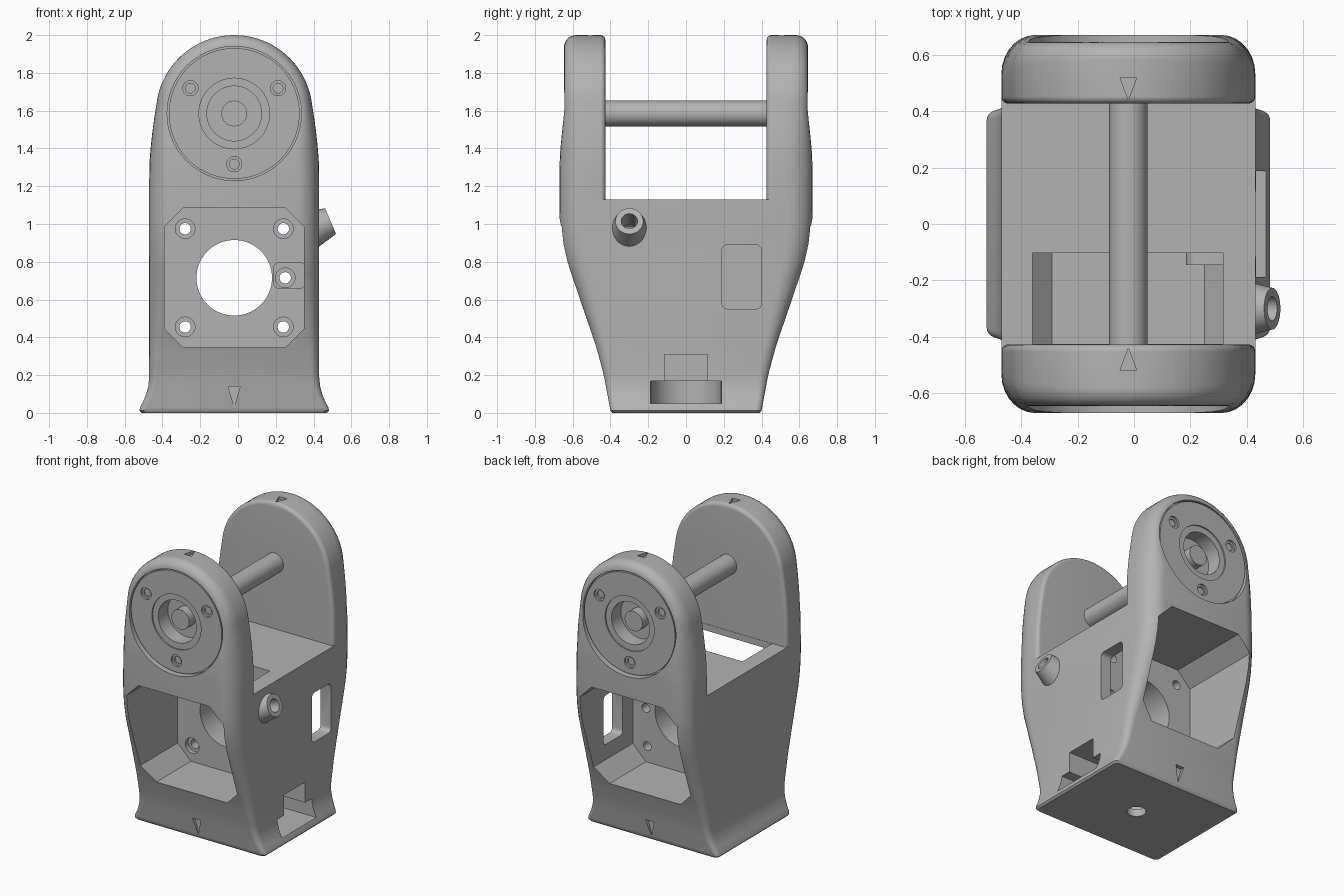
import bpy, bmesh, math
from mathutils import Vector

if "Cube" in bpy.data.objects:
    bpy.data.objects.remove(bpy.data.objects["Cube"])

CX = -0.02            # centre line of the housing
AXLE, ARCH = 1.585, 0.415
DECK, GAP = 1.13, 0.427

grey = bpy.data.materials.new("plain grey")
grey.use_nodes = True
grey.diffuse_color = (0.45, 0.45, 0.45, 1)
grey.node_tree.nodes["Principled BSDF"].inputs["Base Color"].default_value = grey.diffuse_color

# Half width, half depth and corner rounding by height
WIDTH = [(0, .49), (.012, .502), (.03, .498), (.06, .482), (.1, .466), (.14, .455), (.19, .45),
         (1.25, .45), (1.35, .447), (1.45, .438), (1.55, .425), (1.645, .41)]
DEPTH = [(0, .39), (.012, .4), (.2, .435), (.35, .475), (.54, .54), (.8, .632), (.9, .658),
         (1, .668), (1.1, .67), (1.3, .67), (1.4, .665), (1.6, .645), (2, .645)]
ROUND_X = [(0, .03), (.3, .05), (.9, .12), (1.35, .12), (1.6, .065), (2, .055)]
ROUND_Y = [(0, .03), (.3, .06), (.9, .13), (1.35, .15), (1.7, .09), (2, .065)]


def key(table, z):
    for (z0, a), (z1, b) in zip(table, table[1:]):
        if z <= z1:
            return a + (b - a) * (z - z0) / (z1 - z0)
    return table[-1][1]


def finish(name, bm):
    bmesh.ops.recalc_face_normals(bm, faces=bm.faces)
    mesh = bpy.data.meshes.new(name)
    bm.to_mesh(mesh)
    bm.free()
    mesh.materials.append(grey)
    obj = bpy.data.objects.new(name, mesh)
    bpy.context.collection.objects.link(obj)
    return obj


def prism(name, pts, axis, a, b):
    """Extrude a flat outline along an axis from a to b."""
    place = {"x": lambda u, v, d: (d, u, v), "y": lambda u, v, d: (u, d, v),
             "z": lambda u, v, d: (u, v, d)}[axis]
    bm = bmesh.new()
    low, high = ([bm.verts.new(place(u, v, d)) for u, v in pts] for d in (a, b))
    bm.faces.new(low)
    bm.faces.new(high)
    for i in range(len(pts)):
        j = (i + 1) % len(pts)
        bm.faces.new((low[i], low[j], high[j], high[i]))
    return finish(name, bm)


def circle(u, v, r, n=48):
    return [(u + r * math.cos(math.tau * i / n), v + r * math.sin(math.tau * i / n)) for i in range(n)]


def rect(u0, u1, v0, v1, r=0.0):
    if not r:
        return [(u0, v0), (u1, v0), (u1, v1), (u0, v1)]
    pts = []
    for q, (u, v) in enumerate([(u1 - r, v1 - r), (u0 + r, v1 - r), (u0 + r, v0 + r), (u1 - r, v0 + r)]):
        pts += [(u + r * math.cos((q + k / 4) * math.pi / 2),
                 v + r * math.sin((q + k / 4) * math.pi / 2)) for k in range(5)]
    return pts


def cone(name, p0, p1, r0, r1):
    axis = p1 - p0
    turn = axis.to_track_quat("Z", "Y").to_matrix().to_4x4()
    turn.translation = (p0 + p1) / 2
    bm = bmesh.new()
    bmesh.ops.create_cone(bm, cap_ends=True, segments=32, radius1=r0, radius2=r1,
                          depth=axis.length, matrix=turn)
    return finish(name, bm)


def cut(obj, *cutters):
    bpy.context.view_layer.objects.active = obj
    for cutter in cutters:
        mod = obj.modifiers.new("cut", "BOOLEAN")
        mod.operation, mod.solver, mod.object = "DIFFERENCE", "EXACT", cutter
        bpy.ops.object.modifier_apply(modifier=mod.name)
        bpy.data.objects.remove(cutter)


def half_width(z, t):
    if z > 1.645:
        return math.sqrt(max((ARCH - t) ** 2 - (z - AXLE) ** 2, 1e-8))
    return key(WIDTH, z) - t


def ring(z, front, back):
    """Rounded cross-section; front and back are (y, rounding x, rounding y)."""
    limit = 0.97 * (AXLE + ARCH - z) if z > 1.645 else 1
    sides = []
    for (y, rx, ry), sign in ((front, 1), (back, -1)):
        arc = []
        for k in range(8):
            t = min(rx, limit) * (1 - math.cos(k / 7 * math.pi / 2))
            bulge = math.sqrt(max(0, 1 - ((rx - t) / rx) ** 2))
            arc.append((half_width(z, t), y + sign * ry * (1 - bulge)))
        sides.append(arc)
    right = sides[0][::-1] + sides[1]
    return [(CX + x, y, z) for x, y in right] + [(CX - x, y, z) for x, y in right[::-1]]


def loft(name, rings):
    bm = bmesh.new()
    loops = [[bm.verts.new(p) for p in r] for r in rings]
    n = len(loops[0])
    for a, b in zip(loops, loops[1:]):
        for i in range(n):
            bm.faces.new((a[i], a[(i + 1) % n], b[(i + 1) % n], b[i]))
    bm.faces.new(loops[0])
    bm.faces.new(loops[-1])
    return finish(name, bm)


def outer(z, sign):
    return (sign * key(DEPTH, z), key(ROUND_X, z), key(ROUND_Y, z))


# Lower housing
heights = [0, .012, .03, .06, .1, .14, .19] + [.19 + (DECK - .19) * i / 20 for i in range(1, 21)]
housing = loft("housing", [ring(z, outer(z, -1), outer(z, 1)) for z in heights])

# Motor pockets either side of the mounting wall
MID, HALF, CORNER = 0.715, 0.37, 0.1
octagon = []
for sx, sz in ((1, 1), (-1, 1), (-1, -1), (1, -1)):
    pair = [(CX + sx * HALF, MID + sz * (HALF - CORNER)), (CX + sx * (HALF - CORNER), MID + sz * HALF)]
    octagon += pair if sx == sz else pair[::-1]
cut(housing, prism("cutter", octagon, "y", -1, -.1), prism("cutter", octagon, "y", .08, 1),
    prism("cutter", circle(CX, MID, .2, 64), "y", -.3, .3),
    prism("cutter", rect(-.36, .315, -.425, -.102), "z", .95, 1.3),
    prism("cutter", rect(.19, .4, .55, .89, .03), "x", .3, 1))

# Screw holes in the mounting wall
for sx in (-1, 1):
    for sz in (-1, 1):
        x, z = CX + sx * .26, MID + sz * .26
        cut(housing, prism("cutter", circle(x, z, .052, 32), "y", -.2, -.07),
            prism("cutter", circle(x, z, .03, 32), "y", -.2, .2))

# Captive nut slot and the hole under it
cut(housing, prism("cutter", rect(CX, 1, -.187, .187), "z", .05, .17),
    prism("cutter", circle(CX, 0, .186), "z", .051, .169),
    prism("cutter", rect(.1, 1, -.115, .115), "z", .16, .31),
    prism("cutter", circle(CX, 0, .06, 32), "z", -.1, .1))

# Sensor boss beside the central opening
boss = prism("sensor_boss", rect(.185, .36, .655, .8, .04), "y", -.145, -.09)
cut(boss, prism("cutter", circle(.25, MID, .052, 32), "y", -.2, -.12))
for part in (boss, housing):
    cut(part, prism("cutter", circle(.25, MID, .03, 32), "y", -.2, .2))

# Slanted cable spout
tip, lean = Vector((.49, -.3, 1.015)), Vector((.92, 0, .39))
spout = cone("cable_spout", tip - lean * .13, tip, .105, .074)
for part in (spout, housing):
    cut(part, cone("cutter", tip - lean * .3, tip + lean * .1, .043, .043))

# Pillars with bearing covers
levels = [DECK + (1.645 - DECK) * i / 12 for i in range(13)]
levels += [AXLE + ARCH * math.sin(.145 + 1.4 * i / 20) for i in range(1, 21)]
for sign, side in ((-1, "front"), (1, "back")):
    inner = (sign * GAP, .025, .025)
    pillar = loft(side + "_pillar", [ring(z, outer(z, sign), inner) if sign < 0
                                     else ring(z, inner, outer(z, sign)) for z in levels])
    arrow = [(CX - .03, sign * .52), (CX + .03, sign * .52), (CX, sign * .44)]
    cut(pillar, prism("cutter", circle(CX, AXLE, .355, 96), "y", sign * .62, sign),
        prism("cutter", circle(CX, AXLE, .145, 64), "y", sign * .53, sign),
        prism("cutter", arrow, "z", 1.98, 2.1))

    cover = prism(side + "_bearing_cover", circle(CX, AXLE, .346, 96), "y", sign * .615, sign * .643)
    cut(cover, prism("cutter", circle(CX, AXLE, .187, 64), "y", sign * .634, sign),
        prism("cutter", circle(CX, AXLE, .145, 64), "y", sign * .5, sign))
    for turn in (30, 150, 270):
        a = math.radians(turn)
        x, z = CX + .268 * math.cos(a), AXLE + .268 * math.sin(a)
        cut(cover, prism("cutter", circle(x, z, .04, 32), "y", sign * .63, sign),
            prism("cutter", circle(x, z, .026, 32), "y", sign * .5, sign))

    # Arrow notch above the foot
    mark = [(CX - .032, .14), (CX + .032, .14), (CX, .03)]
    cut(housing, prism("cutter", mark, "y", sign * .398, sign * .6))

# Axle between the pillars
prism("axle", circle(CX, AXLE, .068), "y", -.6, .6)

# Smooth shading with crisp edges
bpy.ops.object.select_all(action="DESELECT")
for obj in bpy.context.collection.objects:
    if obj.type == "MESH" and grey.name in obj.data.materials:
        obj.select_set(True)
        bpy.context.view_layer.objects.active = obj
bpy.ops.object.shade_smooth_by_angle(angle=math.radians(30))
